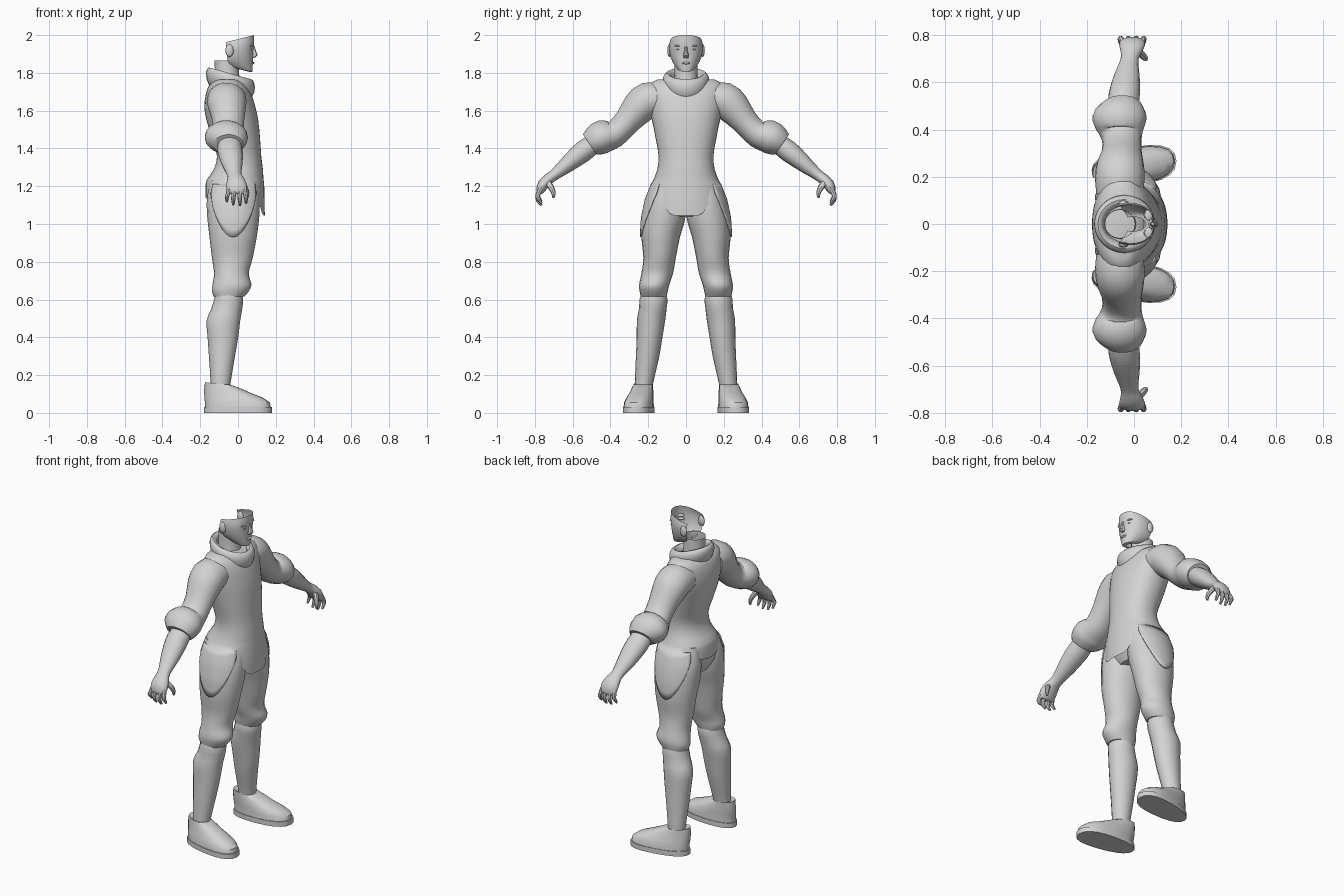
import bpy, bmesh, math
from mathutils import Vector

grey = bpy.data.materials.new("light_grey")
grey.diffuse_color = (0.65, 0.65, 0.65, 1)


def make(name, verts, faces, mirror=False, angle=40):
    me = bpy.data.meshes.new(name)
    me.from_pydata([tuple(v) for v in verts], [], faces)
    bm = bmesh.new()
    bm.from_mesh(me)
    bmesh.ops.recalc_face_normals(bm, faces=bm.faces)
    bm.to_mesh(me)
    bm.free()
    me.materials.append(grey)
    for p in me.polygons:
        p.use_smooth = True
    me.set_sharp_from_angle(angle=math.radians(angle))
    ob = bpy.data.objects.new(name, me)
    bpy.context.collection.objects.link(ob)
    if mirror:
        m = ob.modifiers.new("mirror", 'MIRROR')
        m.use_axis = (False, True, False)
        m.use_clip = False
        m.use_mirror_merge = False
    return ob


def smooth_rings(rings, sub):
    """Catmull-Rom interpolation of ring parameters."""
    rs = [Vector(tuple(r) + (0,) * (6 - len(r))) for r in rings]
    out = []
    for i in range(len(rs) - 1):
        p0, p1, p2, p3 = rs[max(i - 1, 0)], rs[i], rs[i + 1], rs[min(i + 2, len(rs) - 1)]
        for k in range(sub):
            t = k / sub
            out.append(0.5 * (2 * p1 + (p2 - p0) * t + (2 * p0 - 5 * p1 + 4 * p2 - p3) * t * t
                              + (3 * p1 - p0 - 3 * p2 + p3) * t ** 3))
    return out + [rs[-1]]


def sgnpow(v, e):
    return math.copysign(abs(v) ** e, v)


def loft(name, rings, n=16, sub=2, across=False, arc=None, e=2.0, caps=(True, True),
         mirror=False, warp=None, angle=40):
    """Rings are (x, y, z, half depth, half width, slope); across turns them along the path."""
    rs = smooth_rings(rings, sub)
    steps = n + 1 if arc else n
    verts, faces = [], []
    for i, r in enumerate(rs):
        c = Vector(r[:3])
        v = Vector((0, 1, 0))
        if across:
            t = Vector(rs[min(i + 1, len(rs) - 1)][:3]) - Vector(rs[max(i - 1, 0)][:3])
            v = Vector((0, -t.z, t.y)).normalized()
        for k in range(steps):
            a = math.radians(arc) * (2 * k / n - 1) if arc else 2 * math.pi * k / n
            dx = r[3] * sgnpow(math.cos(a), 2 / e)
            p = c + Vector((dx, 0, r[5] * dx)) + v * (r[4] * sgnpow(math.sin(a), 2 / e))
            verts.append(warp(p, i, a, len(rs)) if warp else p)
    for i in range(len(rs) - 1):
        for k in range(n):
            k2 = k + 1 if arc else (k + 1) % n
            faces.append((i * steps + k, i * steps + k2, (i + 1) * steps + k2, (i + 1) * steps + k))
    if not arc:
        if caps[0]:
            faces.append(tuple(range(steps)))
        if caps[1]:
            faces.append(tuple((len(rs) - 1) * steps + k for k in range(steps)))
    return make(name, verts, faces, mirror, angle)


def blob(name, loc, size, mirror=False):
    rings = [(loc[0], loc[1], loc[2] + size[2] * math.cos(t), size[0] * math.sin(t), size[1] * math.sin(t))
             for t in [math.pi * (0.04 + 0.92 * i / 6) for i in range(7)]]
    return loft(name, rings, n=10, sub=1, mirror=mirror, angle=60)


# Bodysuit with a front tab and a pointed back hem
def hem(p, i, a, count):
    if i == count - 1:
        c = math.cos(a)
        front = min(max((c - 0.6) / 0.32, 0), 1)
        back = max((-c - 0.5) / 0.5, 0)
        p.z = 1.21 - 0.165 * front - 0.07 * back
    return p


loft("bodysuit", [(-.055, 0, 1.765, .06, .15), (-.055, 0, 1.74, .095, .195), (-.05, 0, 1.69, .12, .205),
                  (-.043, 0, 1.62, .135, .195), (-.03, 0, 1.55, .137, .18), (-.01, 0, 1.45, .127, .16),
                  (.006, 0, 1.36, .117, .145), (.002, 0, 1.29, .13, .152), (-.015, 0, 1.235, .15, .172),
                  (-.015, 0, 1.2, .157, .19)], n=40, sub=2, e=2.2, caps=(True, False), warp=hem)

# Trousers: pelvis and two baggy legs
loft("pelvis", [(-.015, 0, 1.26, .12, .14), (-.02, 0, 1.18, .145, .18), (-.025, 0, 1.1, .135, .19),
                (-.025, 0, 1.04, .1, .12)], n=24)
LEG = [(-.02, .095, 1.23, .125, .075), (-.025, .108, 1.13, .14, .102), (-.025, .118, 1.03, .137, .114),
       (-.026, .134, .93, .125, .102), (-.03, .14, .82, .108, .086), (-.035, .152, .74, .092, .084),
       (-.032, .168, .68, .103, .08), (-.04, .171, .645, .098, .075), (-.048, .171, .615, .08, .068)]
loft("trouser_leg", LEG, n=20, sub=3, mirror=True)


# Hip guard: a rounded plate that follows the outer thigh
def leg_point(z, a, grow):
    for p, q in zip(LEG, LEG[1:]):
        if p[2] >= z >= q[2]:
            t = (p[2] - z) / (p[2] - q[2])
            x, y, _, rx, ry = [u + (w - u) * t for u, w in zip(p, q)]
            return (x + (rx + grow) * math.cos(a), y + (ry + grow) * math.sin(a), z)


verts, faces, na, nz = [], [], 14, 7
for i in range(na + 1):
    s = 2 * i / na - 1
    low = .93 + .23 * s * s
    for j in range(nz + 1):
        verts.append(leg_point(1.21 + (low - 1.21) * j / nz, math.radians(90 - 58 * s), .004))
for i in range(na):
    for j in range(nz):
        k = i * (nz + 1) + j
        faces.append((k, k + 1, k + nz + 2, k + nz + 1))
guard = make("hip_guard", verts, faces)
solid = guard.modifiers.new("thickness", 'SOLIDIFY')
solid.thickness = .008
solid.offset = 0
mir = guard.modifiers.new("mirror", 'MIRROR')
mir.use_axis = (False, True, False)

# Shins and boots
loft("shin", [(-.05, .172, .64, .068, .064), (-.05, .172, .6, .077, .074), (-.06, .176, .55, .082, .073),
              (-.077, .185, .49, .089, .075), (-.08, .193, .4, .081, .068), (-.085, .203, .3, .069, .062),
              (-.092, .222, .16, .053, .049), (-.094, .225, .1, .05, .045)], mirror=True)


def toe_out(p, i, a, count):
    w = 1 + 0.7 * p.x
    p.y = .247 + (p.y - .247) * w + .11 * p.x
    return p


loft("boot", [(0, .247, .025, .174, .077), (-.003, .247, .055, .172, .075), (-.022, .243, .08, .156, .07),
              (-.055, .24, .105, .124, .064), (-.083, .238, .13, .096, .059), (-.105, .236, .155, .07, .055, -.1),
              (-.1, .236, .15, .055, .045)], n=20, sub=1, e=2.3, mirror=True, warp=toe_out)
loft("boot_sole", [(0, .247, 0, .18, .08), (0, .247, .03, .18, .08)], n=20, sub=1, e=2.4,
     mirror=True, warp=toe_out)

# Arms: puffed sleeve with a rolled cuff, then bare forearm
loft("sleeve", [(-.06, .13, 1.66, .1, .085), (-.06, .2, 1.655, .105, .098), (-.058, .25, 1.615, .1, .092),
                (-.052, .305, 1.55, .085, .074), (-.052, .36, 1.49, .084, .07), (-.06, .395, 1.47, .098, .078),
                (-.062, .44, 1.462, .114, .09), (-.06, .475, 1.442, .108, .084), (-.05, .508, 1.42, .078, .066),
                (-.05, .5, 1.425, .06, .05)], n=18, sub=2, across=True, mirror=True)
loft("forearm", [(-.045, .47, 1.44, .06, .05), (-.043, .53, 1.395, .066, .056), (-.038, .575, 1.36, .064, .053),
                 (-.03, .635, 1.31, .053, .042), (-.02, .695, 1.262, .038, .03), (-.012, .725, 1.24, .044, .029),
                 (-.008, .755, 1.21, .054, .03), (-.006, .772, 1.175, .052, .022),
                 (-.006, .775, 1.16, .045, .012)], across=True, mirror=True)

# Fingers and thumb, curled towards the palm
for i, (x, drop) in enumerate([(-.047, .02), (-.02, .003), (.008, 0), (.034, .012)]):
    loft("finger_%d" % (i + 1), [(x, .768, 1.19, .013, .014), (x * 1.15, .784, 1.155, .012, .013),
                                 (x * 1.25, .783, 1.125 + drop, .011, .011),
                                 (x * 1.25, .765, 1.098 + drop, .006, .006)],
         n=8, across=True, mirror=True)
loft("thumb", [(.015, .735, 1.225, .018, .018), (.036, .715, 1.195, .016, .016), (.048, .702, 1.165, .012, .012),
               (.05, .702, 1.138, .006, .006)], n=8, across=True, mirror=True)

# Tilted roll collar and open neck
loft("collar", [(-.04, 0, 1.7, .112, .105, -.28), (-.04, 0, 1.735, .127, .12, -.28),
                (-.04, 0, 1.775, .128, .122, -.28), (-.04, 0, 1.797, .113, .104, -.28),
                (-.04, 0, 1.785, .092, .082, -.28), (-.045, 0, 1.73, .078, .072, -.28)],
     n=24, caps=(False, False))
loft("neck", [(-.055, 0, 1.7, .075, .07), (-.058, 0, 1.78, .065, .062), (-.06, 0, 1.865, .064, .06)],
     n=16, caps=(True, False))

# Face: a shell open at the top and the back
loft("face", [(-.02, 0, 1.974, .105, .082, .25), (-.02, 0, 1.945, .105, .09, .08), (-.02, 0, 1.91, .1, .088),
              (-.017, 0, 1.875, .096, .079), (-.013, 0, 1.85, .09, .066, -.1),
              (-.003, 0, 1.825, .078, .046, -.25), (-.005, 0, 1.822, .055, .03, -.25)],
     n=24, arc=112, e=2.2)
loft("nose", [(.08, 0, 1.945, .006, .007), (.084, 0, 1.915, .012, .009), (.085, 0, 1.893, .019, .015),
              (.079, 0, 1.88, .01, .012)], n=8, sub=1)
blob("lips", (.074, 0, 1.852), (.013, .022, .007))
blob("brow", (.062, .038, 1.943), (.018, .024, .006), True)
blob("eye", (.058, .037, 1.924), (.018, .017, .007), True)
blob("ear", (-.045, .088, 1.918), (.022, .012, .034), True)
